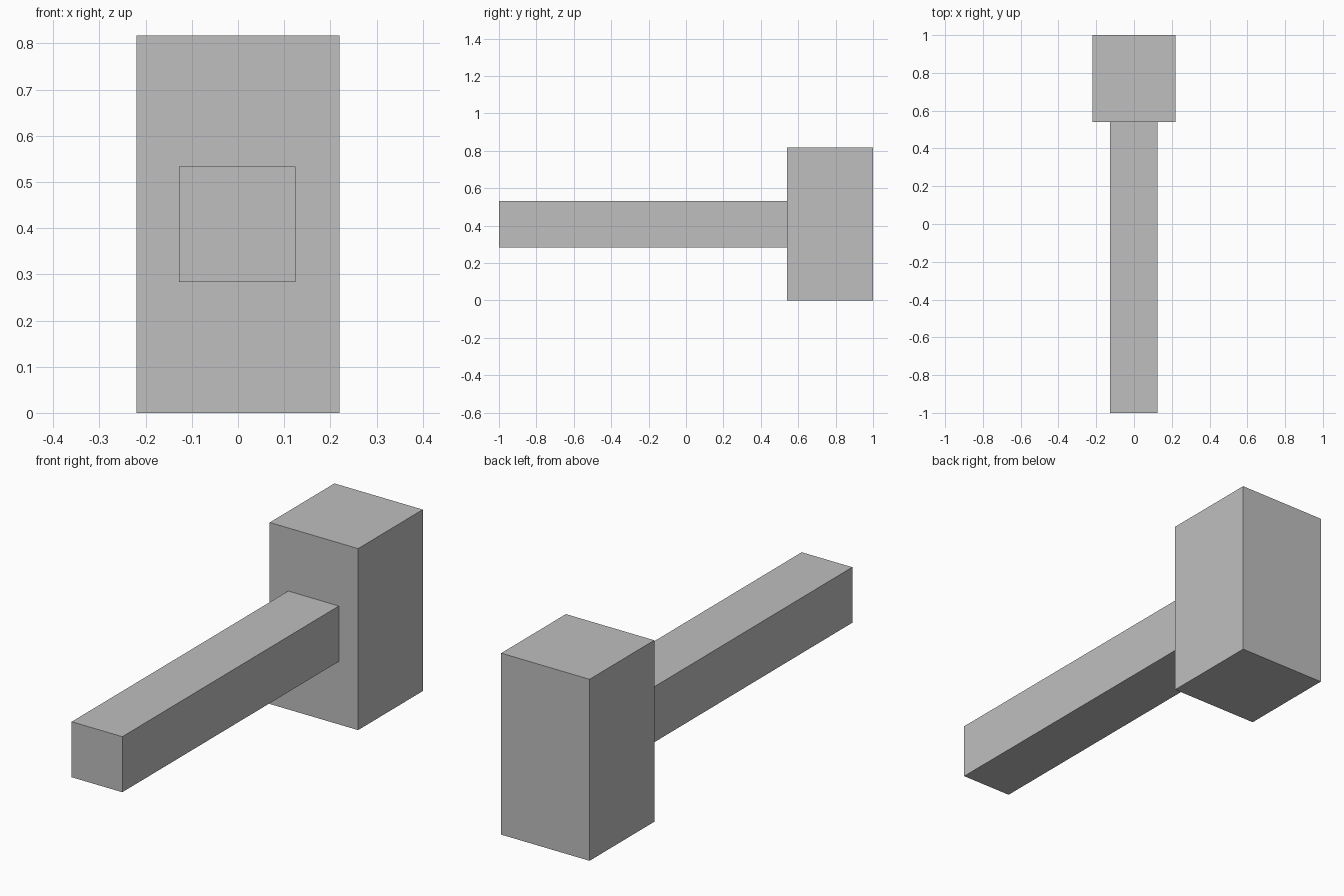
import bpy
from mathutils import Vector

cube = bpy.data.objects.get("Cube")
if cube:
    bpy.data.objects.remove(cube, do_unlink=True)

# One plain grey for the whole mallet
grey = bpy.data.materials.new("plain_grey")
grey.use_nodes = True
colour = (0.52, 0.52, 0.52, 1)
grey.diffuse_color = colour
grey.node_tree.nodes["Principled BSDF"].inputs["Base Color"].default_value = colour


def box(name, low, high):
    """Add a flat-shaded box between two opposite corners."""
    low, high = Vector(low), Vector(high)
    bpy.ops.mesh.primitive_cube_add(size=1, location=(low + high) / 2)
    obj = bpy.context.object
    obj.name = name
    obj.scale = high - low
    bpy.ops.object.transform_apply(location=False, rotation=False, scale=True)
    obj.data.materials.append(grey)
    return obj


# Upright block at the back
box("head", (-0.22, 0.54, 0), (0.22, 1, 0.817))

# Long square bar reaching forward, butted against the head
box("handle", (-0.128, -1, 0.283), (0.124, 0.54, 0.533))
